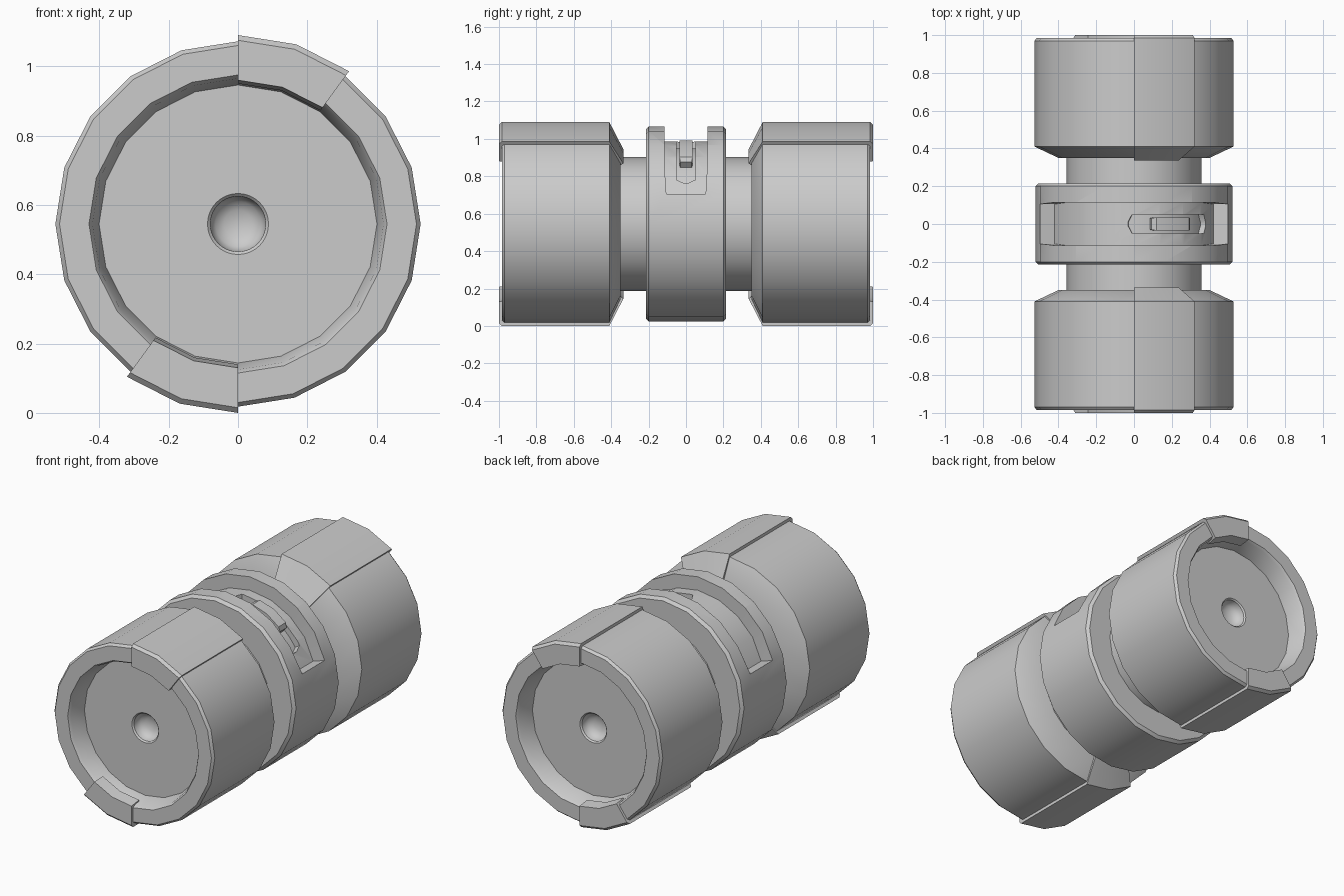
import bpy, bmesh
from math import cos, sin, radians, sqrt

if "Cube" in bpy.data.objects:
    bpy.data.objects.remove(bpy.data.objects["Cube"])

ZC = 0.545   # height of the long axis
STEP = 18    # 20-sided body


def sweep(name, sections, closed_turn=False, closed_profile=True):
    """Join (angle, [(y, r), ...]) sections turned around the y axis."""
    bm = bmesh.new()
    rows = [[bm.verts.new((r * cos(radians(a)), y, ZC + r * sin(radians(a))))
             for y, r in prof] for a, prof in sections]
    n, m = len(rows), len(rows[0])
    for i in range(n if closed_turn else n - 1):
        p, q = rows[i], rows[(i + 1) % n]
        for j in range(m if closed_profile else m - 1):
            k = (j + 1) % m
            bm.faces.new((p[j], p[k], q[k], q[j]))
    if not closed_turn:
        bm.faces.new(rows[0])
        bm.faces.new(rows[-1][::-1])
    bmesh.ops.remove_doubles(bm, verts=bm.verts, dist=1e-5)
    bmesh.ops.recalc_face_normals(bm, faces=bm.faces)
    me = bpy.data.meshes.new(name)
    bm.to_mesh(me)
    bm.free()
    ob = bpy.data.objects.new(name, me)
    bpy.context.collection.objects.link(ob)
    return ob


def lathe(name, prof, sides=20, closed_profile=False):
    return sweep(name, [(i * 360 / sides, prof) for i in range(sides)],
                 True, closed_profile)


def smooth(ob):
    bpy.ops.object.select_all(action='DESELECT')
    ob.select_set(True)
    bpy.context.view_layer.objects.active = ob
    bpy.ops.object.shade_smooth_by_angle(angle=radians(30))


def cut(ob, cutter):
    mod = ob.modifiers.new("cut", 'BOOLEAN')
    mod.operation, mod.solver, mod.object = 'DIFFERENCE', 'EXACT', cutter
    bpy.context.view_layer.objects.active = ob
    bpy.ops.object.modifier_apply(modifier=mod.name)
    bpy.data.objects.remove(cutter)


def box(h, r0, r1):
    return [(-h, r0), (h, r0), (h, r1), (-h, r1)]


# Central core
smooth(lathe("core", [(-0.40, 0), (-0.40, 0.357), (0.40, 0.357), (0.40, 0)]))

# Hollow drums at both ends, with dimpled discs and overlapping panels
drum = [(0.35, 0), (0.35, 0.40), (0.41, 0.527), (0.97, 0.527), (0.985, 0.515),
        (0.985, 0.43), (0.97, 0.42), (0.865, 0.40), (0.865, 0.30), (0.70, 0)]
disc = [(0.72, 0), (0.72, 0.402), (0.87, 0.402), (0.87, 0.088), (0.862, 0.08),
        (0.84, 0.077), (0.82, 0.065), (0.806, 0.04), (0.80, 0)]
panel = [(0.335, 0.40), (0.41, 0.545), (0.985, 0.545), (1.0, 0.53),
         (1.0, 0.415), (0.93, 0.405), (0.93, 0.50), (0.42, 0.50), (0.36, 0.38)]
for side, s in (("front", -1), ("back", 1)):
    def flip(prof):
        return [(s * y, r) for y, r in prof]
    smooth(lathe(side + "_drum", flip(drum)))
    smooth(lathe(side + "_disc", flip(disc), 40))
    for place, start in (("upper", 54), ("lower", 234)):
        smooth(sweep(f"{side}_{place}_panel",
                     [(start + STEP * i, flip(panel)) for i in range(3)]))

# Middle collar with a wide slot over the top
collar = lathe("collar", [(-0.215, 0.34), (-0.215, 0.505), (-0.20, 0.522),
                          (0.20, 0.522), (0.215, 0.505), (0.215, 0.34)],
               closed_profile=True)
cut(collar, sweep("slot_cutter",
                  [(a, box(0.105 if a in (18, 162) else 0.114, 0.442, 0.62))
                   for a in range(18, 163, STEP)]))

# Round-ended switch track sunk into the slot floor
track = []
for i in range(25):
    a = 30 + 64 * i / 24
    edge = min(a - 30, 94 - a) / 7
    h = 0.05 if edge >= 1 else 0.05 * sqrt(1 - (1 - edge) ** 2) + 0.012
    track.append((a, box(min(h, 0.05), 0.405, 0.50)))
cut(collar, sweep("track_cutter", track))
smooth(collar)

# Sliding switch
smooth(sweep("switch", [(a, box(h, 0.39, r)) for a, h, r in
                        ((48, 0.030, 0.445), (51, 0.035, 0.462), (63, 0.035, 0.468),
                         (75, 0.035, 0.462), (78, 0.030, 0.445))]))
